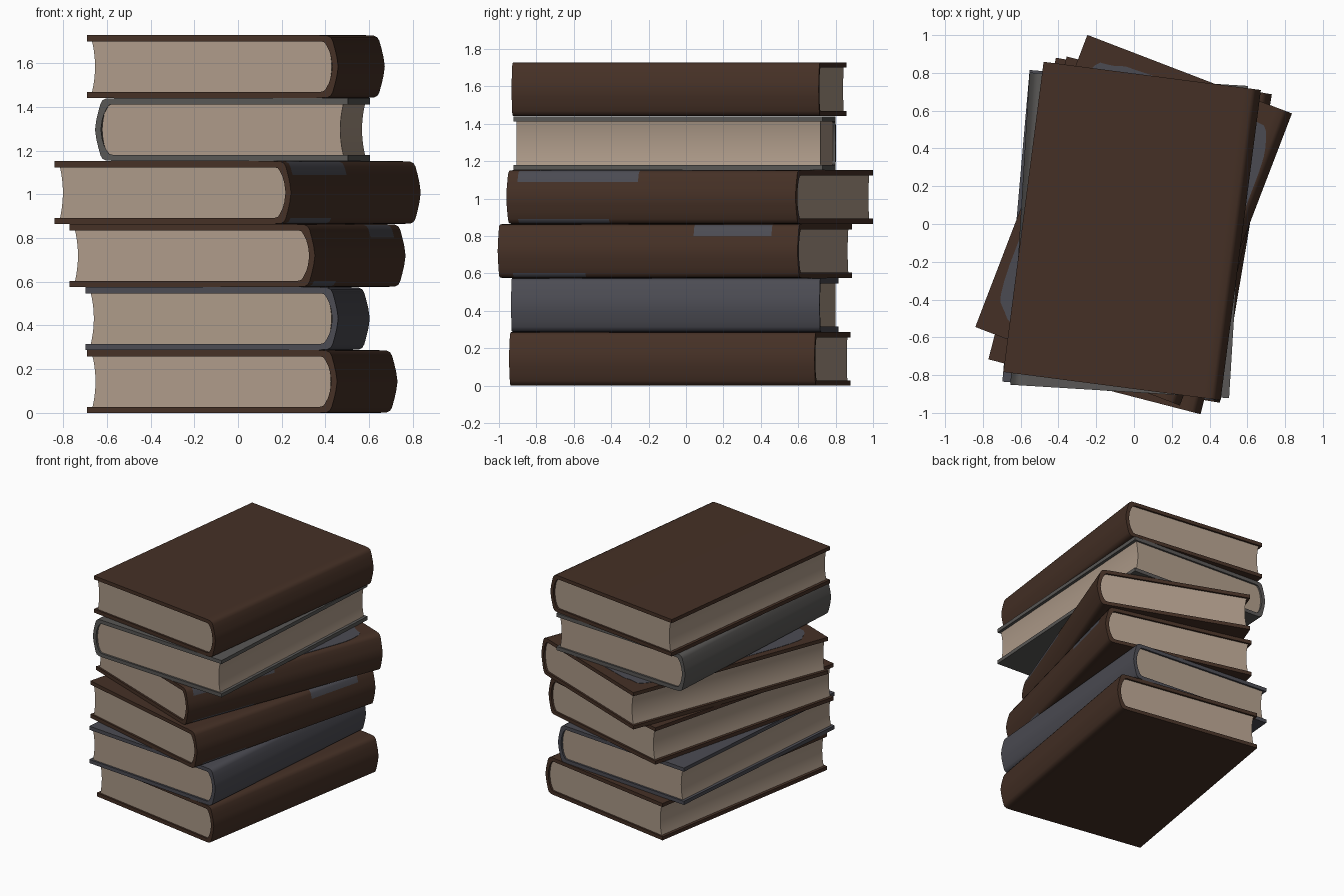
import bpy, bmesh, math

if "Cube" in bpy.data.objects:
    bpy.data.objects.remove(bpy.data.objects["Cube"])


def material(name, rgb):
    m = bpy.data.materials.new(name)
    m.diffuse_color = (*rgb, 1)
    m.use_nodes = True
    m.node_tree.nodes["Principled BSDF"].inputs["Base Color"].default_value = m.diffuse_color
    return m


BROWN = material("brown leather", (0.060, 0.030, 0.019))
BLUE = material("blue grey cloth", (0.071, 0.071, 0.086))
GREY = material("warm grey cloth", (0.100, 0.096, 0.092))
PAGES = material("cream paper", (0.42, 0.325, 0.25))

W, L, H = 0.58, 0.828, 0.287      # half width, half length, height
PITCH = 0.2883


def make(name, bm, mats, place):
    bmesh.ops.recalc_face_normals(bm, faces=bm.faces)
    me = bpy.data.meshes.new(name)
    bm.to_mesh(me)
    bm.free()
    for m in mats:
        me.materials.append(m)
    ob = bpy.data.objects.new(name, me)
    bpy.context.collection.objects.link(ob)
    x, y, z, a = place
    ob.location = (x, y, z)
    ob.rotation_euler = (0, 0, math.radians(a))
    bpy.context.view_layer.objects.active = ob
    bpy.ops.object.select_all(action='DESELECT')
    ob.select_set(True)
    bpy.ops.object.shade_smooth_by_angle(angle=math.radians(35))
    return ob


def mirrored(half):
    # complete a lower half profile with its mirror image above mid height
    return half + [(x, H - z) for x, z in reversed(half[:-1])]


def cover(name, mat, place, worn=()):
    # boards and rounded spine as one C-shaped shell
    outer = mirrored([(-W, 0), (0.49, 0), (0.53, 0.002), (0.546, 0.010), (0.555, 0.026),
                      (0.565, 0.062), (0.574, 0.10), (W, H / 2)])
    inner = mirrored([(-W, 0.028), (0.47, 0.028), (0.50, 0.028), (0.515, 0.032), (0.525, 0.045),
                      (0.538, 0.07), (0.547, 0.10), (0.553, H / 2)])
    stations = sorted({-L, L} | {v for w in worn for v in w[:2]})
    bm = bmesh.new()
    rings = [[[bm.verts.new((x, y, z)) for x, z in prof] for prof in (outer, inner)]
             for y in stations]
    n = len(outer)
    for a, b in zip(rings, rings[1:]):
        for k in (0, 1):
            for i in range(n - 1):
                f = bm.faces.new((a[k][i], a[k][i + 1], b[k][i + 1], b[k][i]))
                c = f.calc_center_median()
                # worn strips along the edges of the spine
                for y0, y1, top in worn:
                    edge = c.z > H - 0.05 if top else c.z < 0.02
                    if k == 0 and c.x > 0.53 and y0 < c.y < y1 and edge:
                        f.material_index = 1
        for i in (0, n - 1):
            bm.faces.new((a[0][i], b[0][i], b[1][i], a[1][i]))
    for o, q in (rings[0], rings[-1]):
        for i in range(n - 1):
            bm.faces.new((o[i], o[i + 1], q[i + 1], q[i]))
    return make(name, bm, [mat, BLUE], place)


def pages(name, place):
    # paper block: hollow fore edge, rounded back
    lo, hi = 0.027, H - 0.027
    prof, steps = [], 10
    for i in range(steps + 1):
        t = i / steps
        prof.append((0.522 + 0.026 * (1 - (2 * t - 1) ** 2), lo + (hi - lo) * t))
    for i in range(steps + 1):
        t = 1 - i / steps
        prof.append((-0.558 + 0.014 * (1 - (2 * t - 1) ** 2), lo + (hi - lo) * t))
    bm = bmesh.new()
    f = bm.faces.new([bm.verts.new((x, -L + 0.014, z)) for x, z in prof])
    new = bmesh.ops.extrude_face_region(bm, geom=[f])["geom"]
    bmesh.ops.translate(bm, vec=(0, 2 * L - 0.028, 0),
                        verts=[v for v in new if isinstance(v, bmesh.types.BMVert)])
    return make(name, bm, [PAGES], place)


# books from bottom to top: x, y, turn, colour, worn strips on the spine
books = [
    (0.020, -0.033, -9.6, BROWN, ()),
    (-0.047, -0.060, -5.0, BLUE, ()),
    (-0.002, -0.060, -14.5, BROWN, ((0.25, 0.68, True), (-0.75, -0.35, False))),
    (-0.002, 0.020, -21.0, BROWN, ((-0.77, -0.08, True), (-0.77, -0.25, False))),
    (-0.025, -0.060, 176.5, GREY, ()),
    (-0.010, -0.037, -7.4, BROWN, ()),
]
for i, (x, y, a, mat, worn) in enumerate(books):
    place = (x, y, i * PITCH, a)
    cover(f"book_{i + 1}_cover", mat, place, worn)
    pages(f"book_{i + 1}_pages", place)

# worn patch on the upper board of the fourth book, as a thin plate
bm = bmesh.new()
cx, cy = 0.0, 0.0
outline = []
for k in range(40):
    t = 2 * math.pi * k / 40
    c, s = math.cos(t), math.sin(t)
    outline.append((math.copysign(abs(c) ** 0.25, c) * 0.53 + cx,
                    math.copysign(abs(s) ** 0.25, s) * (0.745 + 0.012 * math.sin(9 * t)) + cy))
f = bm.faces.new([bm.verts.new((x, y, H - 0.001)) for x, y in outline])
new = bmesh.ops.extrude_face_region(bm, geom=[f])["geom"]
bmesh.ops.translate(bm, vec=(0, 0, 0.003),
                    verts=[v for v in new if isinstance(v, bmesh.types.BMVert)])
make("book_4_worn_patch", bm, [BLUE], (books[3][0], books[3][1], 3 * PITCH, books[3][2]))
